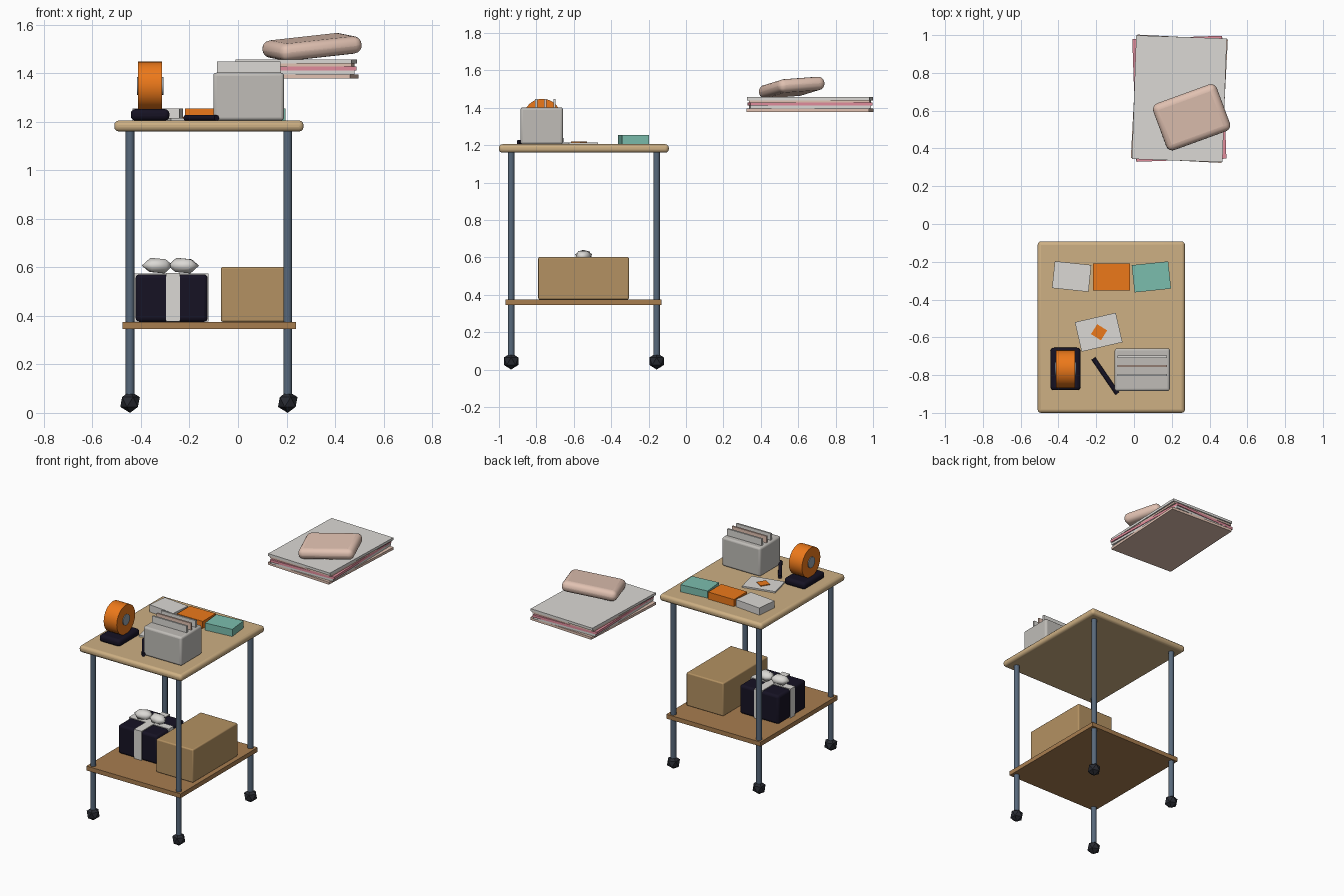
import bpy, math
from mathutils import Vector

if "Cube" in bpy.data.objects:
    bpy.data.objects.remove(bpy.data.objects["Cube"])

R = math.radians


def mat(name, r, g, b):
    m = bpy.data.materials.new(name)
    m.diffuse_color = [(c / 255) ** 2.2 for c in (r, g, b)] + [1]
    m.use_nodes = True
    m.node_tree.nodes["Principled BSDF"].inputs["Base Color"].default_value = m.diffuse_color
    return m


WOOD = mat("light_wood", 204, 174, 130)
SHELF = mat("shelf_wood", 166, 124, 80)
STEEL = mat("blue_steel", 88, 104, 122)
RUBBER = mat("rubber", 44, 46, 52)
NAVY = mat("navy", 28, 25, 40)
WHITE = mat("off_white", 218, 216, 212)
GREY = mat("warm_grey", 190, 187, 182)
CARTON = mat("carton", 178, 144, 98)
ORANGE = mat("orange", 236, 120, 32)
TEAL = mat("teal", 122, 188, 172)
PINK = mat("pink", 226, 140, 155)
BEIGE = mat("beige_pink", 224, 192, 176)
HUB = mat("hub_grey", 150, 160, 170)


def finish(o, name, m, smooth=30):
    o.name = name
    o.data.materials.append(m)
    if smooth:
        bpy.ops.object.shade_smooth_by_angle(angle=R(smooth))
    return o


def box(name, m, lo, hi, bevel=0, seg=3, rot=(0, 0, 0)):
    """Box between two corners, turned about its own centre."""
    lo, hi = Vector(lo), Vector(hi)
    bpy.ops.mesh.primitive_cube_add(size=1, location=(lo + hi) / 2)
    o = bpy.context.object
    o.scale = hi - lo
    bpy.ops.object.transform_apply(location=False, rotation=False, scale=True)
    o.rotation_euler = [R(a) for a in rot]
    if bevel:
        b = o.modifiers.new("bevel", "BEVEL")
        b.width, b.segments = bevel, seg
    return finish(o, name, m)


def slab(name, m, c, size, rot=0, bevel=0):
    """Flat item given by centre x, y and bottom z."""
    x, y, z = c
    w, d, h = size
    return box(name, m, (x - w / 2, y - d / 2, z), (x + w / 2, y + d / 2, z + h),
               bevel, 2, (0, 0, rot))


def rod(name, m, a, b, r, n=16):
    a, b = Vector(a), Vector(b)
    bpy.ops.mesh.primitive_cylinder_add(vertices=n, radius=r, depth=(b - a).length,
                                        location=(a + b) / 2)
    o = bpy.context.object
    o.rotation_euler = (b - a).to_track_quat("Z", "Y").to_euler()
    return finish(o, name, m, 40)


def ball(name, m, loc, size, rot=(0, 0, 0), smooth=0):
    bpy.ops.mesh.primitive_ico_sphere_add(subdivisions=1, radius=1, location=loc,
                                          rotation=[R(a) for a in rot])
    o = bpy.context.object
    o.scale = size
    return finish(o, name, m, smooth)


# Trolley
TOP = 1.205
box("table_top", WOOD, (-0.51, -1.0, 1.16), (0.27, -0.092, TOP), 0.018)
box("lower_shelf", SHELF, (-0.475, -0.965, 0.345), (0.24, -0.13, 0.375))
for sx, x in (("left", -0.445), ("right", 0.205)):
    for sy, y in (("front", -0.935), ("back", -0.157)):
        rod(f"{sy}_{sx}_leg", STEEL, (x, y, 0.05), (x, y, 1.165), 0.018)
        ball(f"{sy}_{sx}_caster", RUBBER, (x, y, 0.045), (0.045,) * 3)

# Boxes on the lower shelf
box("carton", CARTON, (-0.07, -0.79, 0.375), (0.212, -0.305, 0.602), 0.008)
box("gift_box", NAVY, (-0.422, -0.70, 0.375), (-0.125, -0.40, 0.571), 0.016)
box("ribbon_lengthwise", WHITE, (-0.297, -0.704, 0.376), (-0.24, -0.396, 0.576))
box("ribbon_crosswise", WHITE, (-0.426, -0.576, 0.376), (-0.121, -0.524, 0.575))
for s, x in ((-1, -0.332), (1, -0.225)):
    ball("bow_loop", WHITE, (x, -0.547, 0.607), (0.036, 0.047, 0.066),
         (0, 90, s * -12), 60)

# Tape dispenser
box("dispenser_base", NAVY, (-0.442, -0.88, TOP), (-0.283, -0.655, 1.252), 0.018)
rod("tape_roll", ORANGE, (-0.412, -0.768, 1.348), (-0.313, -0.768, 1.348), 0.1, 32)
rod("tape_hub", HUB, (-0.417, -0.768, 1.348), (-0.308, -0.768, 1.348), 0.037, 20)

# Card holder with upright cards
box("card_holder", GREY, (-0.102, -0.885, TOP), (0.19, -0.658, 1.402), 0.013)
for y, m in ((-0.80, WHITE), (-0.752, BEIGE), (-0.703, WHITE)):
    box("upright_card", m, (-0.087, y - 0.006, 1.38), (0.175, y + 0.006, 1.448))

# Pen, greeting card and small boxes on the table top
rod("pen", NAVY, (-0.215, -0.712, 1.216), (-0.088, -0.898, 1.216), 0.012)
slab("greeting_card", WHITE, (-0.187, -0.573, TOP), (0.222, 0.16, 0.01), 13)
slab("card_motif", ORANGE, (-0.185, -0.573, 1.214), (0.062, 0.062, 0.006), 58)
slab("small_box_grey", WHITE, (-0.33, -0.278, TOP), (0.194, 0.143, 0.049), -6)
slab("small_box_orange", ORANGE, (-0.12, -0.28, TOP), (0.196, 0.143, 0.049), 0)
slab("small_box_teal", TEAL, (0.092, -0.28, TOP), (0.194, 0.145, 0.049), 6)

# Stack of sheets with thinner layers between
for name, m, z, h, rot, inset in (
        ("bottom_sheet", BEIGE, 1.378, 0.017, -3, 0),
        ("bottom_filler", WHITE, 1.395, 0.016, 1, 0.012),
        ("pink_sheet", PINK, 1.411, 0.017, 2, 0.004),
        ("top_filler", BEIGE, 1.428, 0.012, -1, 0.012),
        ("top_sheet", WHITE, 1.440, 0.017, -2, 0)):
    slab(name, m, (0.24, 0.663, z), (0.48 - inset, 0.655 - inset, h), rot)

# Pillow resting at a slant on the stack
box("pillow", BEIGE, (0.125, 0.433, 1.472), (0.485, 0.697, 1.544), 0.034, 4,
    (4, -6, 20))
